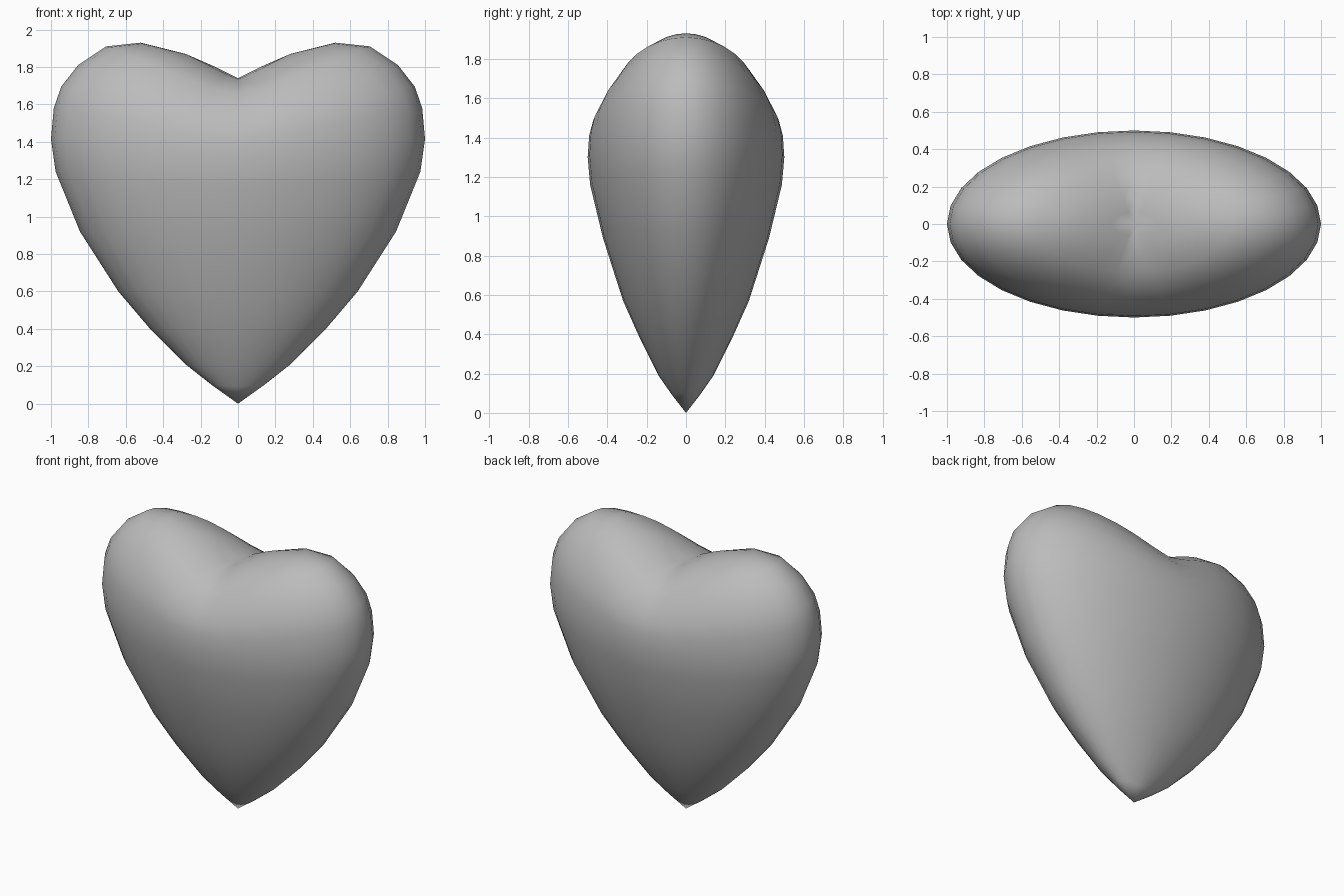
import bpy, bmesh, math

cube = bpy.data.objects.get("Cube")
if cube:
    bpy.data.objects.remove(cube, do_unlink=True)

SEGMENTS = 32
DEPTH = 0.5          # front-to-back thickness relative to width
BOTTOM, CLEFT = 0.0, 1.74

# Half profile: radius, height through the lobes, height through the middle
PROFILE = [
    (0.14, 0.10, 0.09), (0.28, 0.21, 0.19), (0.47, 0.40, 0.38),
    (0.64, 0.60, 0.57), (0.845, 0.92, 0.89), (0.975, 1.24, 1.16),
    (1.0, 1.415, 1.30), (0.985, 1.58, 1.41), (0.945, 1.695, 1.485),
    (0.855, 1.81, 1.565), (0.705, 1.91, 1.65), (0.52, 1.93, 1.70),
    (0.28, 1.87, 1.735), (0.12, 1.80, 1.74),
]


def lobe_weight(angle, radius):
    """1 at the sides, 0 in the middle; the crease softens away from the cleft."""
    c, soft = math.cos(angle), 0.15 * radius
    return (math.hypot(c, soft) - soft) / (math.hypot(1, soft) - soft)


def make_ring(bm, radius, lobe_z, middle_z):
    ring = []
    for i in range(SEGMENTS):
        a = math.tau * i / SEGMENTS
        z = middle_z + (lobe_z - middle_z) * lobe_weight(a, radius)
        ring.append(bm.verts.new((radius * math.cos(a), DEPTH * radius * math.sin(a), z)))
    return ring


# Heart body: stacked elliptical rings closed by a tip and a cleft point
bm = bmesh.new()
rings = [make_ring(bm, *row) for row in PROFILE]
tip = bm.verts.new((0, 0, BOTTOM))
cleft = bm.verts.new((0, 0, CLEFT))
for i in range(SEGMENTS):
    j = (i + 1) % SEGMENTS
    bm.faces.new((tip, rings[0][j], rings[0][i]))
    for low, high in zip(rings, rings[1:]):
        bm.faces.new((low[i], low[j], high[j], high[i]))
    bm.faces.new((cleft, rings[-1][i], rings[-1][j]))
bmesh.ops.recalc_face_normals(bm, faces=bm.faces)

mesh = bpy.data.meshes.new("heart")
bm.to_mesh(mesh)
bm.free()
heart = bpy.data.objects.new("heart", mesh)
bpy.context.collection.objects.link(heart)

# Plain grey finish
grey = bpy.data.materials.new("light_grey")
grey.use_nodes = True
colour = (0.5, 0.5, 0.5, 1)
grey.diffuse_color = colour
grey.node_tree.nodes["Principled BSDF"].inputs["Base Color"].default_value = colour
mesh.materials.append(grey)

# Smooth shading
bpy.context.view_layer.objects.active = heart
heart.select_set(True)
bpy.ops.object.shade_smooth_by_angle(angle=math.radians(60))
